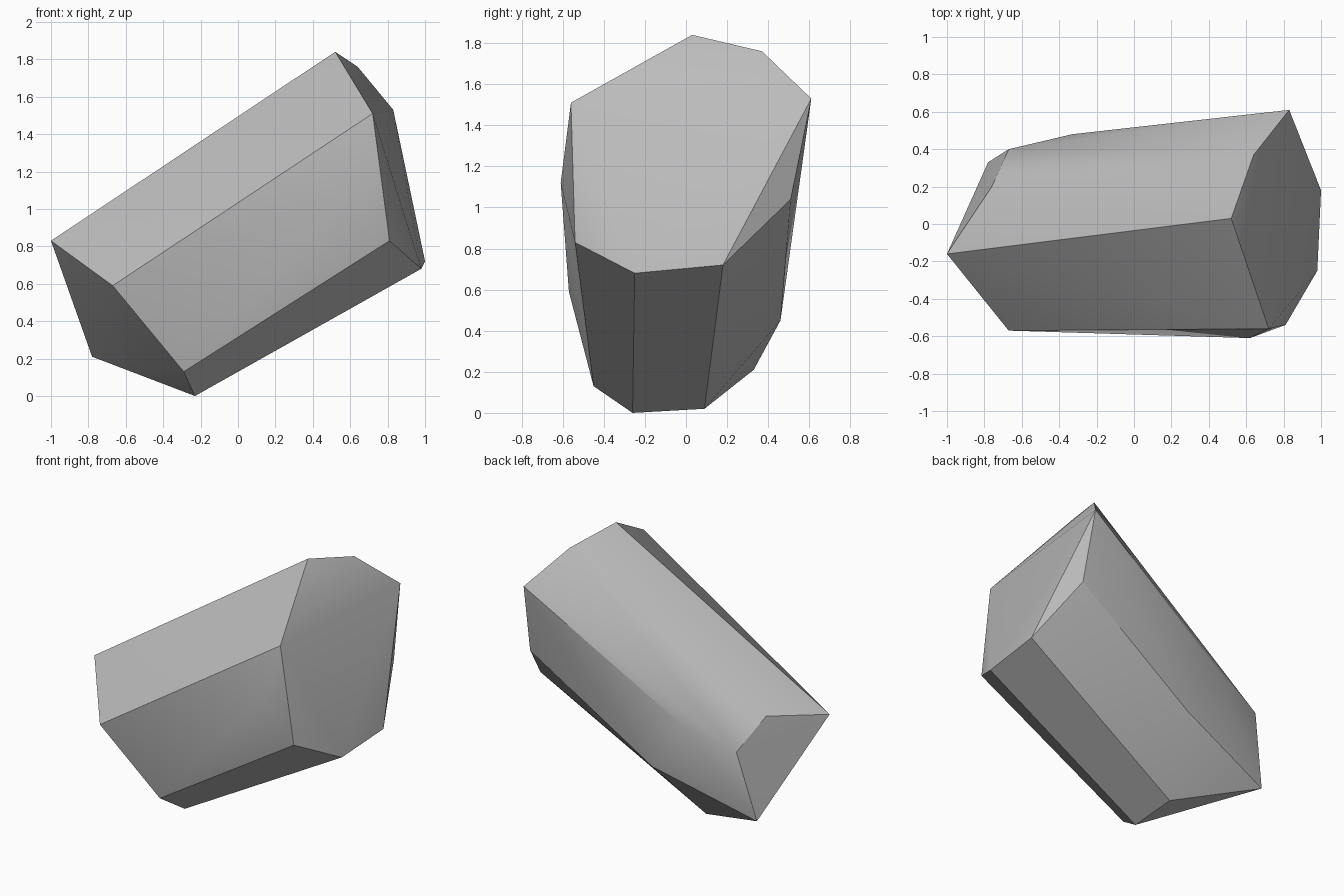
import bpy
import bmesh
from math import radians

# Remove the default cube
default_cube = bpy.data.objects.get("Cube")
if default_cube:
    bpy.data.objects.remove(default_cube, do_unlink=True)


def flat_material(name, color):
    material = bpy.data.materials.new(name)
    material.use_nodes = True
    material.diffuse_color = color
    material.node_tree.nodes["Principled BSDF"].inputs["Base Color"].default_value = color
    return material


def chiselled_rock(name, corner_groups, material):
    """Wrap a tight faceted skin around the given corners."""
    mesh = bpy.data.meshes.new(name)
    bm = bmesh.new()
    for group in corner_groups:
        for corner in group:
            bm.verts.new(corner)
    bmesh.ops.convex_hull(bm, input=bm.verts[:])
    # Merge nearly flat neighbouring triangles into broad facets
    bmesh.ops.dissolve_limit(bm, angle_limit=radians(2),
                             verts=bm.verts[:], edges=bm.edges[:])
    bmesh.ops.recalc_face_normals(bm, faces=bm.faces[:])
    bm.to_mesh(mesh)
    bm.free()
    mesh.materials.append(material)
    rock = bpy.data.objects.new(name, mesh)
    bpy.context.scene.collection.objects.link(rock)
    return rock


# Broad seven-sided end, leaning up to the left
raised_end = [(.52, .03, 1.84), (.64, .37, 1.76), (.83, .61, 1.53), (1, .18, .72),
              (.98, -.25, .68), (.81, -.54, .83), (.72, -.56, 1.51)]

# Narrow broken end, resting low on the right
low_end = [(-1, -.16, .83), (-.67, -.57, .59), (-.78, .33, .21),
           (-.67, .4, .69), (-.76, .2, .89)]

# Ridge the rock stands on
foot = [(-.29, -.45, .13), (-.23, -.26, 0), (-.22, .09, .02)]

# Slight bulges along the front and back flanks
flanks = [(.62, -.61, 1.12), (.85, .51, 1.04), (-.06, .46, .45), (-.33, .48, .8)]

stone_grey = flat_material("stone grey", (.5, .5, .5, 1))
rock = chiselled_rock("rock", [raised_end, low_end, foot, flanks], stone_grey)

# Soft shading across shallow facets, crisp main edges
bpy.ops.object.select_all(action="DESELECT")
rock.select_set(True)
bpy.context.view_layer.objects.active = rock
bpy.ops.object.shade_smooth_by_angle(angle=radians(30))
